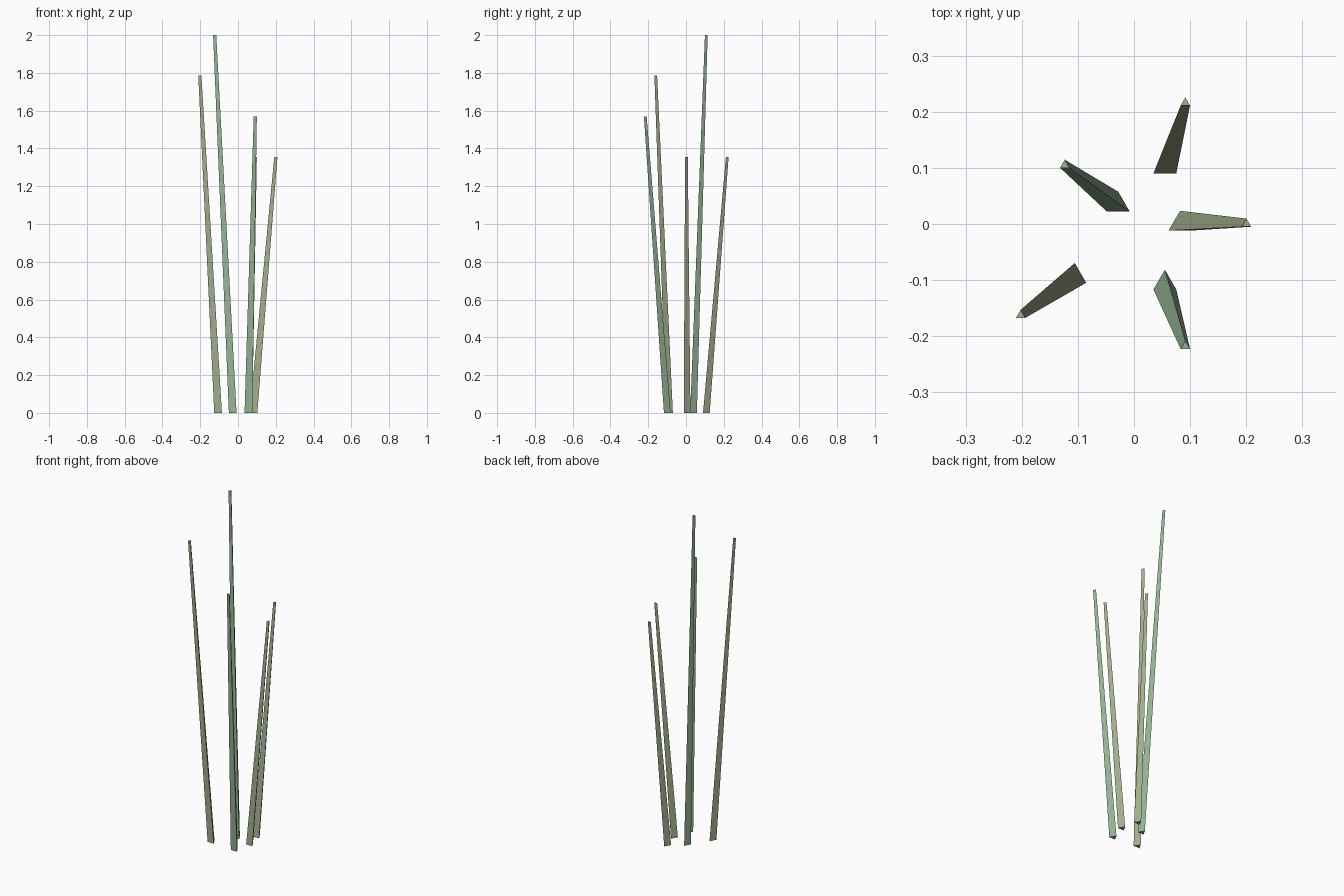
import bpy, bmesh
from math import cos, sin, radians

if "Cube" in bpy.data.objects:
    bpy.data.objects.remove(bpy.data.objects["Cube"])


def material(name, rgb):
    m = bpy.data.materials.new(name)
    m.diffuse_color = (*rgb, 1)
    m.use_nodes = True
    m.node_tree.nodes["Principled BSDF"].inputs["Base Color"].default_value = m.diffuse_color
    return m


green = material("green", (0.30, 0.45, 0.30))
olive = material("olive", (0.36, 0.43, 0.27))


def blade(name, base, tip, height, mat):
    """Leaning three-sided tapered blade, capped at both ends."""
    bm = bmesh.new()
    rings = []
    for (x, y), z, r in ((base, 0, 0.0235), (tip, height, 0.0096)):
        rings.append([bm.verts.new((x + r * cos(radians(a)), y + r * sin(radians(a)), z))
                      for a in (90, 210, 330)])
    low, high = rings
    bm.faces.new(low[::-1])
    bm.faces.new(high)
    for i in range(3):
        j = (i + 1) % 3
        bm.faces.new((low[i], low[j], high[j], high[i]))
    me = bpy.data.meshes.new(name)
    bm.to_mesh(me)
    bm.free()
    me.materials.append(mat)
    bpy.context.collection.objects.link(bpy.data.objects.new(name, me))


# Grass blades: base centre, tip centre, height
blade("right_blade", (0.082, 0.0), (0.2005, 0.0), 1.355, olive)
blade("back_blade", (0.055, 0.102), (0.0915, 0.216), 1.355, olive)
blade("back_left_blade", (-0.028, 0.034), (-0.1235, 0.105), 2.0, green)
blade("left_blade", (-0.1055, -0.093), (-0.202, -0.1625), 1.785, olive)
blade("front_blade", (0.055, -0.105), (0.0915, -0.218), 1.57, green)
